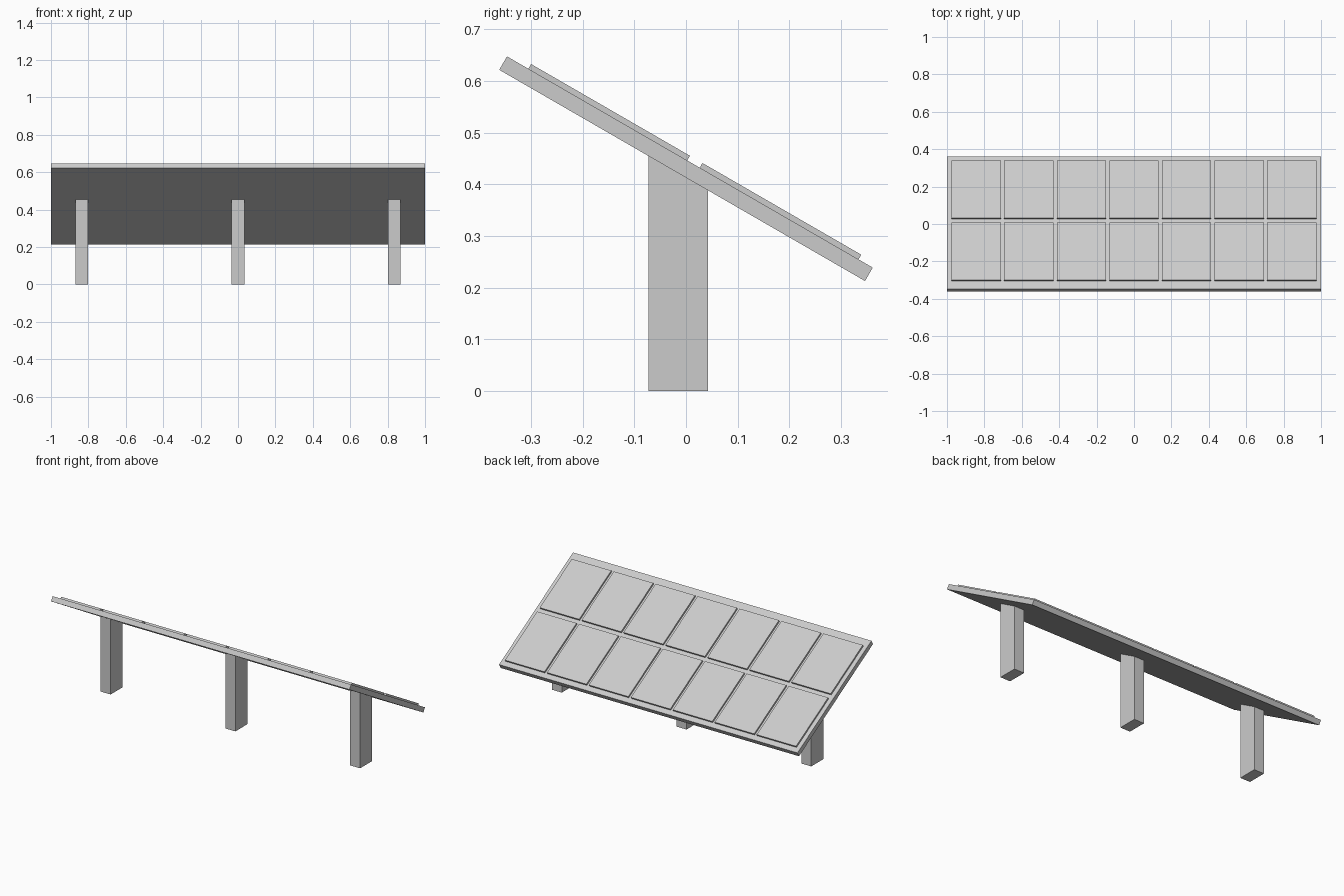
import bpy, math
from mathutils import Matrix, Vector

if "Cube" in bpy.data.objects:
    bpy.data.objects.remove(bpy.data.objects["Cube"])

TILT = math.radians(-30)
LENGTH, THICK = 0.8175, 0.03
CENTRE_Z = 0.43
FRAME = Matrix.Translation((0, 0, CENTRE_Z)) @ Matrix.Rotation(TILT, 4, 'X')


def box(name, lo, hi, warp):
    """Box between two corners, each vertex passed through warp."""
    bpy.ops.mesh.primitive_cube_add(size=1)
    ob = bpy.context.object
    ob.name = ob.data.name = name
    lo, hi = Vector(lo), Vector(hi)
    for v in ob.data.vertices:
        p = Vector([lo[i] if v.co[i] < 0 else hi[i] for i in range(3)])
        v.co = warp(p)
    return ob


def tilted(p):
    return FRAME @ p


def slanted_top(p):
    # top of the post follows the underside of the tilted frame
    if p.z > 0:
        p.z = CENTRE_Z - THICK / 2 / math.cos(TILT) + p.y * math.tan(TILT)
    return p


# Tilted backing frame
box("backing_frame", (-1, -LENGTH / 2, -THICK / 2), (1, LENGTH / 2, THICK / 2), tilted)

# Two rows of seven solar cells on the upper face
for row, (y0, y1) in (("upper", (-0.361, -0.006)), ("lower", (0.022, 0.377))):
    for i in range(7):
        x = (i - 3) * 0.281
        box(f"{row}_cell_{i + 1}", (x - 0.132, y0, THICK / 2 - 0.002),
            (x + 0.132, y1, THICK / 2 + 0.0105), tilted)

# Three support posts
for side, x in (("left", -0.836), ("middle", 0), ("right", 0.836)):
    box(f"{side}_post", (x - 0.0335, -0.073, 0), (x + 0.0335, 0.043, 0.4), slanted_top)
